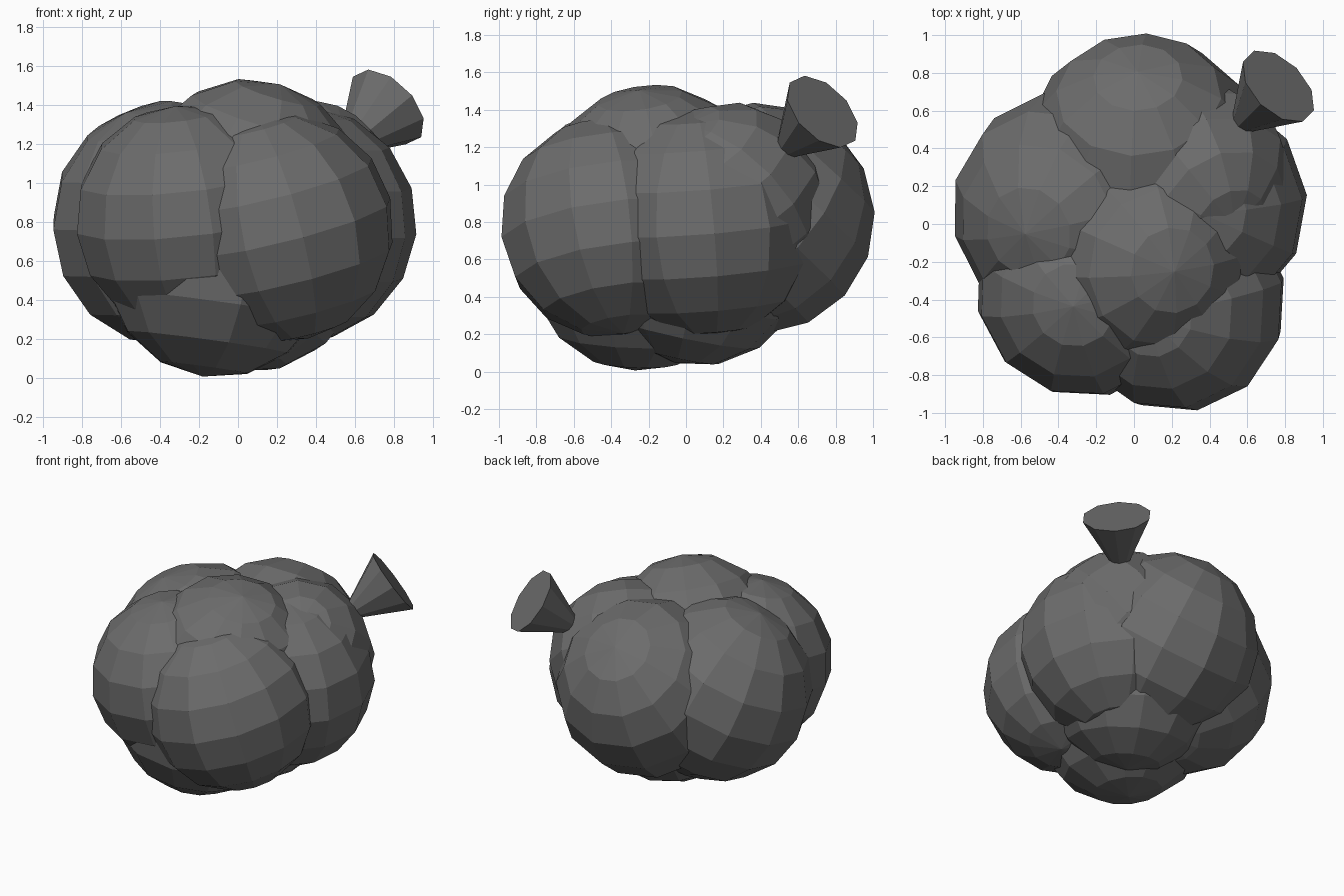
import bpy
from math import radians
from mathutils import Vector

if "Cube" in bpy.data.objects:
    bpy.data.objects.remove(bpy.data.objects["Cube"])

# Dark grey surface shared by every part
dark = bpy.data.materials.new("dark_grey")
dark.diffuse_color = (0.15, 0.15, 0.15, 1)
dark.use_nodes = True
dark.node_tree.nodes["Principled BSDF"].inputs["Base Color"].default_value = dark.diffuse_color


def finish(name):
    """Name the newest object and colour it."""
    obj = bpy.context.object
    obj.name = name
    obj.data.materials.append(dark)


def lobe(name, center, radius, tilt):
    """One faceted, slightly turned ball of the cluster."""
    bpy.ops.mesh.primitive_uv_sphere_add(
        segments=12, ring_count=8, radius=radius, location=center,
        rotation=[radians(a) for a in tilt])
    finish(name)


# Overlapping lobes: name, centre, radius, tilt in degrees
LOBES = [
    ("left_lobe", (-0.33, 0.08, 0.79), 0.635, (8, -25, 10)),
    ("front_left_lobe", (-0.26, -0.34, 0.82), 0.585, (8, -8, 12)),
    ("front_right_lobe", (0.22, -0.41, 0.77), 0.59, (5, -15, 10)),
    ("right_lobe", (0.31, 0.10, 0.79), 0.61, (5, 5, 5)),
    ("back_lobe", (0.04, 0.39, 0.82), 0.62, (-40, 15, 20)),
    ("upper_right_lobe", (0.31, 0.24, 0.91), 0.53, (35, 20, 15)),
    ("top_lobe", (0.05, -0.17, 0.935), 0.60, (10, 15, 8)),
    ("bottom_front_lobe", (-0.10, -0.25, 0.605), 0.605, (0, 8, 15)),
    ("bottom_back_lobe", (0.07, 0.07, 0.62), 0.59, (-12, 5, 0)),
]
for spec in LOBES:
    lobe(*spec)

# Flared stem, narrow end buried in the cluster
axis = Vector((1, 1, 1)).normalized()
length = 0.44
bpy.ops.mesh.primitive_cone_add(
    vertices=10, radius1=0.01, radius2=0.235, depth=length,
    location=Vector((0.765, 0.73, 1.39)) - axis * length / 2,
    rotation=axis.to_track_quat('Z', 'Y').to_euler())
finish("stem")
